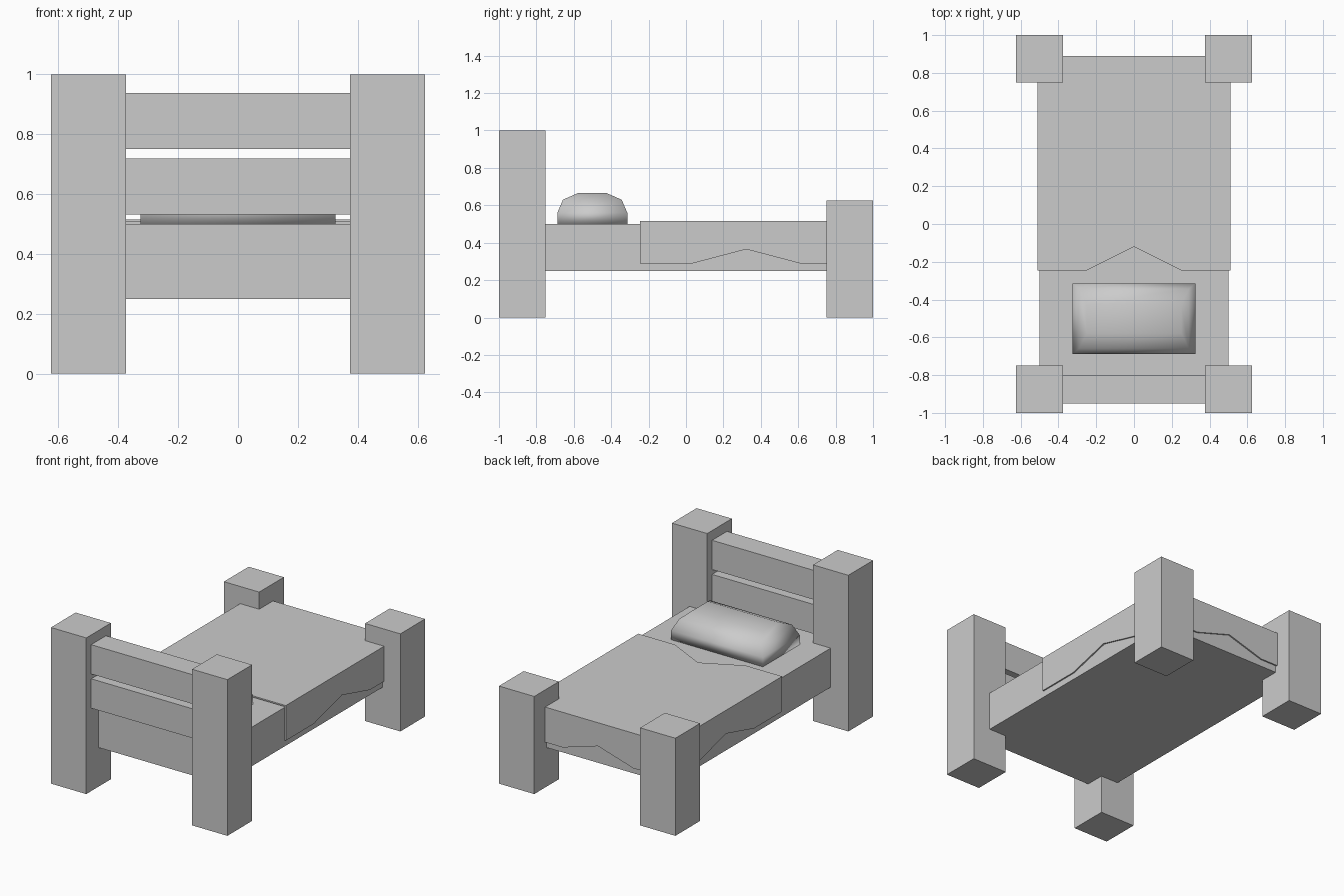
import bpy
import bmesh

cube = bpy.data.objects.get("Cube")
if cube:
    bpy.data.objects.remove(cube, do_unlink=True)

grey = bpy.data.materials.new("plain grey")
grey.use_nodes = True
COLOUR = (0.6, 0.6, 0.6, 1)
grey.diffuse_color = COLOUR
for node in grey.node_tree.nodes:
    if node.type == 'BSDF_PRINCIPLED':
        node.inputs["Base Color"].default_value = COLOUR


def finish(name, bm, smooth=False):
    bmesh.ops.remove_doubles(bm, verts=bm.verts, dist=0.0005)
    bmesh.ops.recalc_face_normals(bm, faces=bm.faces)
    for face in bm.faces:
        face.smooth = smooth
    mesh = bpy.data.meshes.new(name)
    bm.to_mesh(mesh)
    bm.free()
    mesh.materials.append(grey)
    obj = bpy.data.objects.new(name, mesh)
    bpy.context.collection.objects.link(obj)
    return obj


def box(name, xs, ys, zs):
    bm = bmesh.new()
    bmesh.ops.create_cube(bm, size=1)
    for v in bm.verts:
        v.co = [r[0] if c < 0 else r[1] for c, r in zip(v.co, (xs, ys, zs))]
    return finish(name, bm)


# Four corner posts, taller at the head
for side, sx in (("left", 1), ("right", -1)):
    xs = sorted((0.375 * sx, 0.625 * sx))
    box(f"head_post_{side}", xs, (-1, -0.75), (0, 1))
    box(f"foot_post_{side}", xs, (0.75, 1), (0, 0.625))

# Headboard rails and mattress
box("headboard_rail_upper", (-0.375, 0.375), (-0.95, -0.8), (0.75, 0.9375))
box("headboard_rail_lower", (-0.375, 0.375), (-0.95, -0.8), (0.531, 0.719))
box("mattress", (-0.5, 0.5), (-0.875, 0.875), (0.25, 0.5))

# Blanket: a sheet with a peaked edge on the top, both sides and the foot
W, HEAD, FOOT, TOP, HEM, PEAK = 0.51, -0.245, 0.89, 0.515, 0.29, 0.365
MID = (HEAD + FOOT) / 2


def hem(start, end, middle, reach):
    return [(start, HEM), (middle - reach, HEM), (middle, PEAK),
            (middle + reach, HEM), (end, HEM)]


bm = bmesh.new()
top = [(-W, FOOT), (-W, HEAD), (-0.25, HEAD), (0, -0.12),
       (0.25, HEAD), (W, HEAD), (W, FOOT)]
bm.faces.new([bm.verts.new((x, y, TOP)) for x, y in top])
for x in (-W, W):
    outline = hem(HEAD, FOOT, MID, 0.285) + [(FOOT, TOP), (HEAD, TOP)]
    bm.faces.new([bm.verts.new((x, y, z)) for y, z in outline])
outline = hem(-W, W, 0, 0.25) + [(W, TOP), (-W, TOP)]
bm.faces.new([bm.verts.new((x, FOOT, z)) for x, z in outline])
blanket = finish("blanket", bm)
if blanket.data.polygons[0].normal.z < 0:
    blanket.data.flip_normals()
thickness = blanket.modifiers.new("thickness", 'SOLIDIFY')
thickness.thickness = 0.009
thickness.offset = -1
thickness.use_even_offset = True

# Pillow: stacked rectangles that shrink towards the top
bm = bmesh.new()
rings = []
for hx, hy, z in ((0.325, 0.187, 0.5), (0.325, 0.187, 0.56),
                  (0.29, 0.157, 0.63), (0.25, 0.077, 0.665)):
    rings.append([bm.verts.new((sx * hx, sy * hy - 0.501, z))
                  for sx, sy in ((-1, -1), (1, -1), (1, 1), (-1, 1))])
for low, high in zip(rings, rings[1:]):
    for i in range(4):
        j = (i + 1) % 4
        bm.faces.new((low[i], low[j], high[j], high[i]))
bm.faces.new(rings[0])
bm.faces.new(rings[-1])
finish("pillow", bm, smooth=True)
